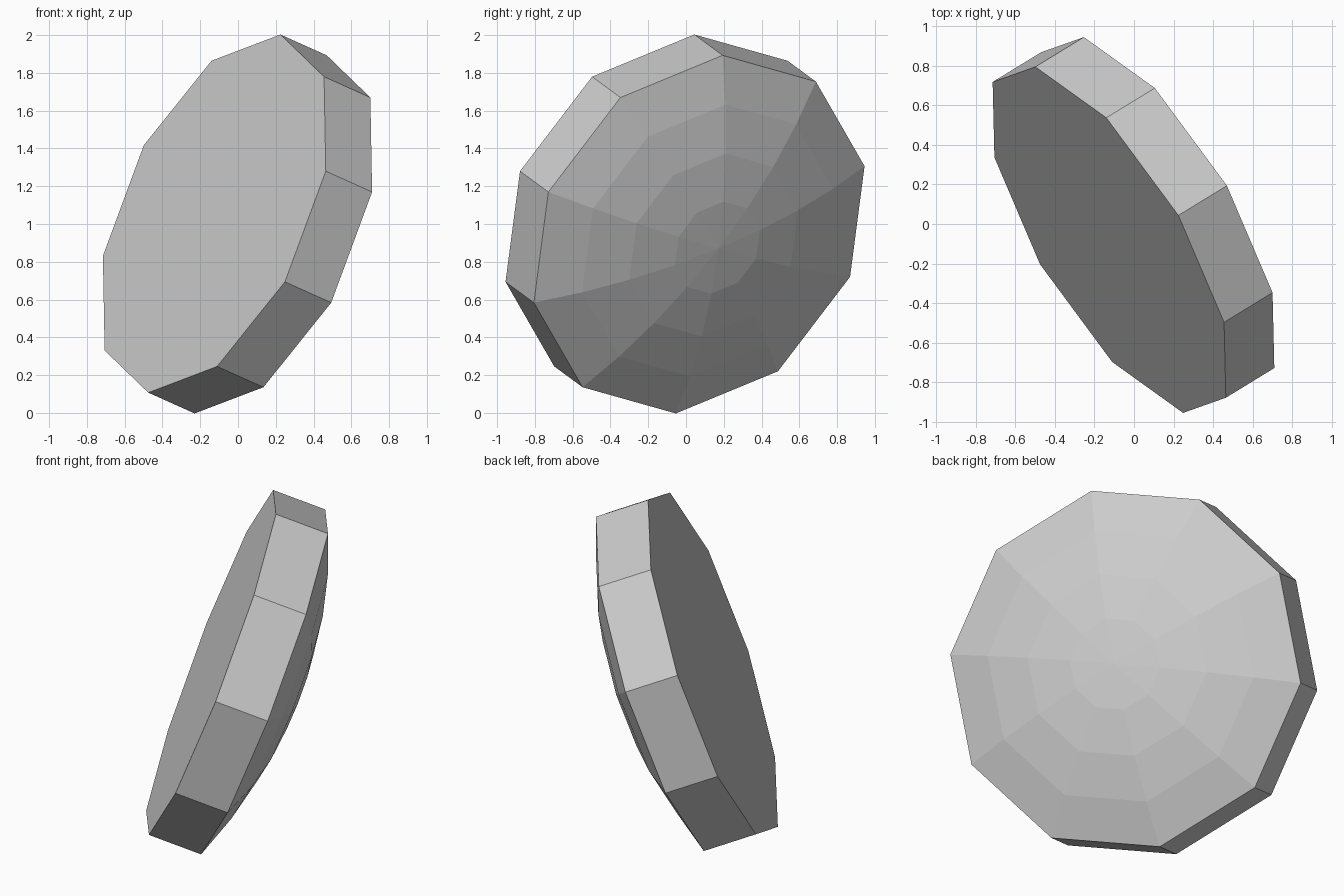
import bpy, bmesh
from math import sin, cos, atan2, pi
from mathutils import Vector, Matrix

cube = bpy.data.objects.get("Cube")
if cube:
    bpy.data.objects.remove(cube)

SIDES, RADIUS, THICK, RISE, RINGS = 10, 1.018, 0.308, 0.21, 4

# Grey stone material
stone = bpy.data.materials.new("plain_grey")
stone.use_nodes = True
grey = (0.6, 0.6, 0.6, 1)
stone.diffuse_color = grey
stone.node_tree.nodes["Principled BSDF"].inputs["Base Color"].default_value = grey

# Tilted frame: axis points out of the domed side, first corner lies along u
axis = Vector((0.797, 0.488, -0.358)).normalized()
u = Vector((0.36, 0.13, 0.945))
u = (u - axis * u.dot(axis)).normalized()
v = axis.cross(u)
frame = Matrix((u, v, axis)).transposed().to_4x4()
frame.translation = (0.12, 0.07, 0.945)

# Profile: straight rim, then a shallow spherical cap
cap_radius = (RADIUS ** 2 + RISE ** 2) / (2 * RISE)
half_angle = atan2(RADIUS, cap_radius - RISE)
profile = [(RADIUS, -THICK)]
for i in range(RINGS):
    a = half_angle * (1 - i / RINGS)
    profile.append((cap_radius * sin(a), cap_radius * (cos(a) - 1) + RISE))

# Domed disc
bm = bmesh.new()
rings = []
for r, h in profile:
    rings.append([bm.verts.new((r * cos(2 * pi * k / SIDES), r * sin(2 * pi * k / SIDES), h))
                  for k in range(SIDES)])
apex = bm.verts.new((0, 0, RISE))
bm.faces.new(rings[0][::-1])
for k in range(SIDES):
    n = (k + 1) % SIDES
    for low, high in zip(rings, rings[1:]):
        bm.faces.new((low[k], low[n], high[n], high[k]))
    bm.faces.new((rings[-1][k], rings[-1][n], apex))
bm.transform(frame)
bmesh.ops.recalc_face_normals(bm, faces=bm.faces)

mesh = bpy.data.meshes.new("domed_disc")
bm.to_mesh(mesh)
bm.free()
mesh.materials.append(stone)
disc = bpy.data.objects.new("domed_disc", mesh)
bpy.context.collection.objects.link(disc)
